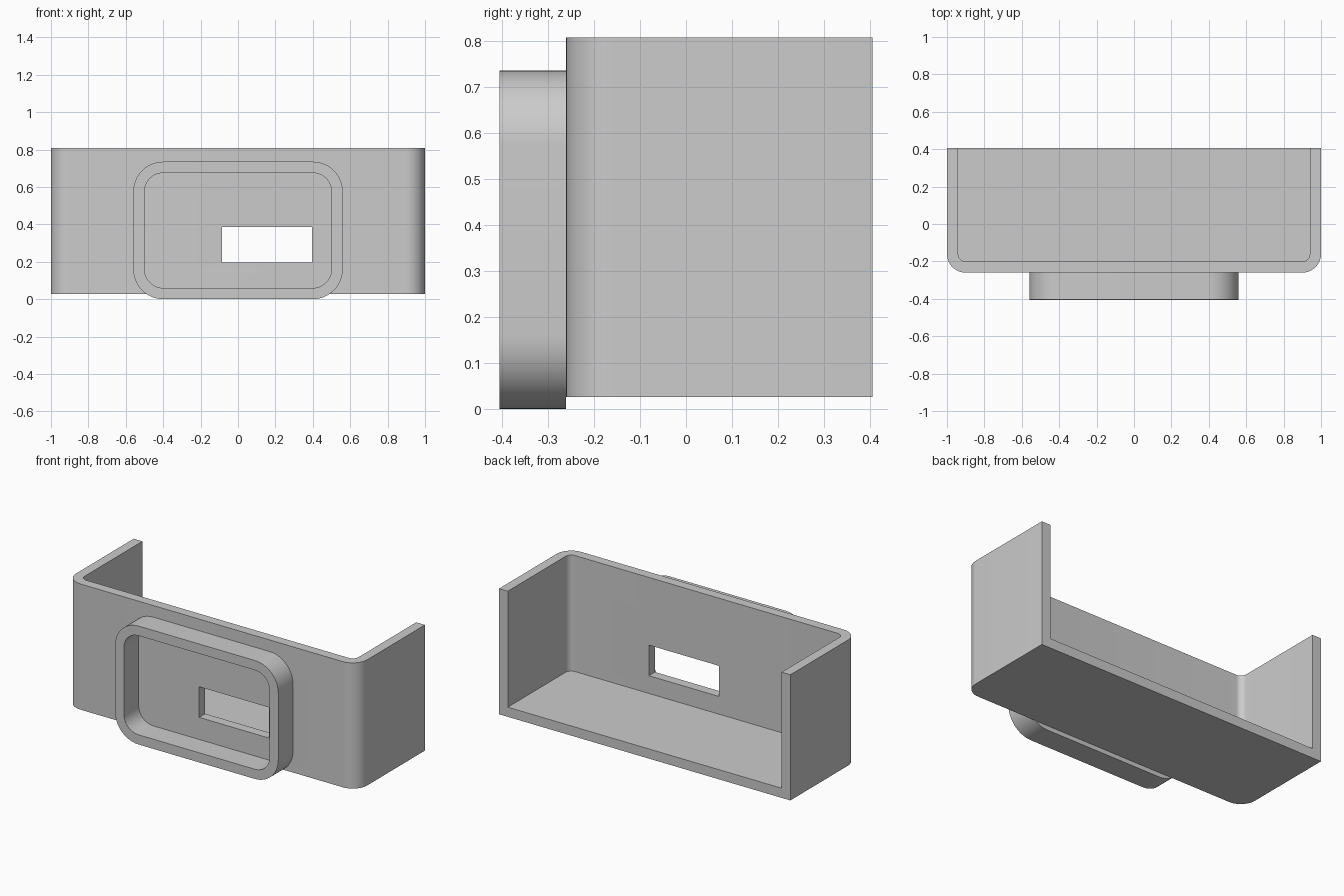
import bpy, bmesh, math
from mathutils import Matrix

cube = bpy.data.objects.get("Cube")
if cube:
    bpy.data.objects.remove(cube, do_unlink=True)

grey = bpy.data.materials.new("plain grey")
grey.use_nodes = True
colour = (0.6, 0.6, 0.6, 1)
grey.diffuse_color = colour
grey.node_tree.nodes["Principled BSDF"].inputs["Base Color"].default_value = colour

WALL = 0.06


def rounded_rect(x0, x1, y0, y1, radii, steps=12):
    """Counter-clockwise outline; radii run from the lower left corner."""
    points = []
    corners = [(x0, y0, 1, 1), (x1, y0, -1, 1), (x1, y1, -1, -1), (x0, y1, 1, -1)]
    for i, ((x, y, sx, sy), r) in enumerate(zip(corners, radii)):
        if r == 0:
            points.append((x, y))
            continue
        for k in range(steps + 1):
            a = math.pi * (1 + i / 2 + k / steps / 2)
            points.append((x + sx * r + r * math.cos(a), y + sy * r + r * math.sin(a)))
    return points


def prism(name, outline, low, high, facing_front=False):
    """Extrude an outline along z, or along y when it is drawn in x and z."""
    bm = bmesh.new()
    face = bm.faces.new([bm.verts.new((x, y, low)) for x, y in outline])
    grown = bmesh.ops.extrude_face_region(bm, geom=[face])["geom"]
    top = [v for v in grown if isinstance(v, bmesh.types.BMVert)]
    bmesh.ops.translate(bm, verts=top, vec=(0, 0, high - low))
    if facing_front:
        bmesh.ops.transform(bm, verts=bm.verts, matrix=Matrix.Rotation(math.pi / 2, 4, "X"))
    bmesh.ops.recalc_face_normals(bm, faces=bm.faces)
    mesh = bpy.data.meshes.new(name)
    bm.to_mesh(mesh)
    bm.free()
    mesh.materials.append(grey)
    obj = bpy.data.objects.new(name, mesh)
    bpy.context.collection.objects.link(obj)
    return obj


def cut(target, cutter):
    cutter.hide_render = True
    mod = target.modifiers.new("cut", "BOOLEAN")
    mod.operation = "DIFFERENCE"
    mod.solver = "EXACT"
    mod.object = cutter
    bpy.context.view_layer.objects.active = target
    bpy.ops.object.modifier_apply(modifier=mod.name)
    bpy.data.objects.remove(cutter, do_unlink=True)


# Tray: floor, front wall and two side walls, open at the back and top
front, back, base, rim = -0.26, 0.405, 0.027, 0.807
tray = prism("tray", rounded_rect(-1, 1, front, back, (0.1, 0.1, 0, 0)), base, rim)
cut(tray, prism("tray_hollow",
                rounded_rect(-1 + WALL, 1 - WALL, front + WALL, back + 0.2, (0.04, 0.04, 0, 0)),
                base + WALL, rim + 0.2))

# Rectangular window through the front wall
cut(tray, prism("window_cutter", rounded_rect(-0.085, 0.395, 0.197, 0.387, (0,) * 4),
                0.1, 0.35, True))

# Rounded collar standing out from the front wall
half, top, lip = 0.56, 0.735, 0.405
collar = prism("front_collar", rounded_rect(-half, half, 0, top, (0.16,) * 4), -front, lip, True)
cut(collar, prism("collar_hollow",
                  rounded_rect(-half + WALL, half - WALL, WALL, top - WALL, (0.1,) * 4),
                  -front - 0.1, lip + 0.1, True))

# Smooth the rounded corners, keep the edges sharp
for obj in (tray, collar):
    bpy.ops.object.select_all(action="DESELECT")
    obj.select_set(True)
    bpy.context.view_layer.objects.active = obj
    bpy.ops.object.shade_smooth_by_angle(angle=math.radians(30))
